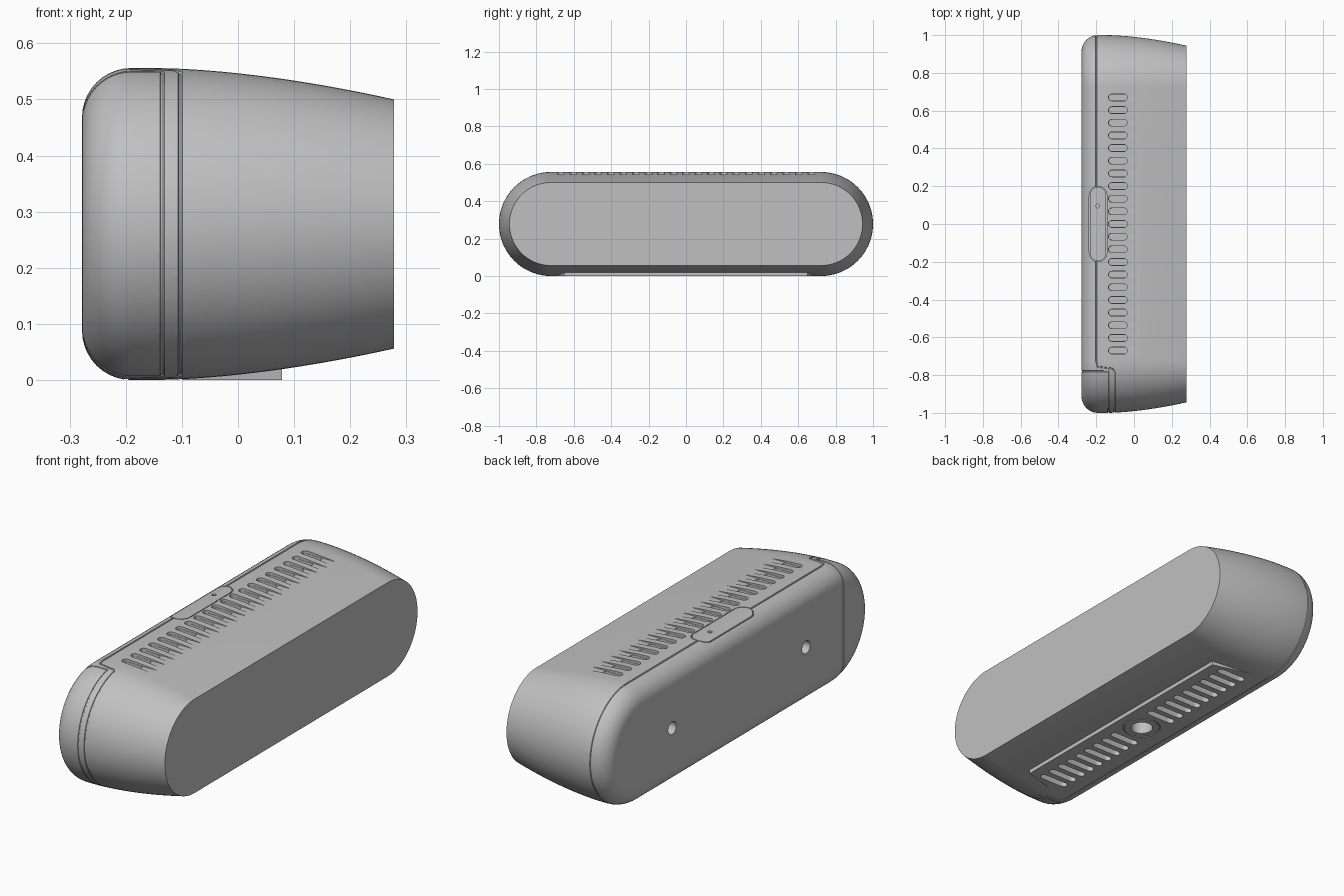
import bpy
import bmesh
from math import sin, cos, pi, radians, sqrt

if "Cube" in bpy.data.objects:
    bpy.data.objects.remove(bpy.data.objects["Cube"])

R = 0.278        # half height, also half depth
STRAIGHT = 0.722  # half length of the straight run
CORNER = 0.088   # rounding of the back edge

grey = bpy.data.materials.new("grey plastic")
grey.use_nodes = True
COLOUR = (0.53, 0.53, 0.53, 1)
grey.diffuse_color = COLOUR
grey.node_tree.nodes["Principled BSDF"].inputs["Base Color"].default_value = COLOUR


def radius(x):
    """Half height of the shell at depth x."""
    if x < CORNER - R:
        t = (CORNER - R - x) / CORNER
        return R - CORNER + CORNER * sqrt(max(0, 1 - t * t))
    if x > -0.15:
        return R - 0.056 * ((x + 0.15) / 0.428) ** 1.7
    return R


def shell_point(x, y, degrees):
    a = radians(degrees)
    r = radius(x)
    return (x, y + r * cos(a), R + r * sin(a))


def make_object(name, bm):
    bmesh.ops.recalc_face_normals(bm, faces=bm.faces)
    mesh = bpy.data.meshes.new(name)
    bm.to_mesh(mesh)
    bm.free()
    obj = bpy.data.objects.new(name, mesh)
    bpy.context.collection.objects.link(obj)
    return obj


def arc(cx, cy, r, start, end, n):
    return [(cx + r * cos(radians(start + (end - start) * i / n)),
             cy + r * sin(radians(start + (end - start) * i / n))) for i in range(n + 1)]


def circle(cx, cy, r):
    return arc(cx, cy, r, 0, 360, 32)[:-1]


def slot(x0, x1, y, width):
    h = width / 2
    return arc(x1 - h, y, h, -90, 90, 8) + arc(x0 + h, y, h, 90, 270, 8)


def upright_slot(x, half, width):
    h = width / 2
    return arc(x, half - h, h, 0, 180, 12) + arc(x, h - half, h, 180, 360, 12)


def prism(bm, outline, low, high, along_x=False):
    def place(p, d):
        return (d, p[0], p[1]) if along_x else (p[0], p[1], d)
    a = [bm.verts.new(place(p, low)) for p in outline]
    b = [bm.verts.new(place(p, high)) for p in outline]
    bm.faces.new(a)
    bm.faces.new(b)
    for i in range(len(a)):
        j = (i + 1) % len(a)
        bm.faces.new((a[i], a[j], b[j], b[i]))


def ring(bm, outer, inner, low, high):
    n = len(outer)
    loops = [[bm.verts.new((p[0], p[1], z)) for p in o]
             for o, z in ((outer, low), (outer, high), (inner, high), (inner, low))]
    for k in range(4):
        a, b = loops[k], loops[(k + 1) % 4]
        for i in range(n):
            j = (i + 1) % n
            bm.faces.new((a[i], a[j], b[j], b[i]))


def combine(target, tool, operation="DIFFERENCE"):
    mod = target.modifiers.new("cut", "BOOLEAN")
    mod.operation = operation
    mod.solver = "EXACT"
    mod.object = tool
    deps = bpy.context.evaluated_depsgraph_get()
    mesh = bpy.data.meshes.new_from_object(target.evaluated_get(deps))
    target.modifiers.clear()
    target.data = mesh
    bpy.data.objects.remove(tool)


def seam(name, points, cyclic):
    curve = bpy.data.curves.new(name, "CURVE")
    curve.dimensions = "3D"
    curve.bevel_depth = 0.004
    curve.bevel_resolution = 1
    curve.use_fill_caps = True
    spline = curve.splines.new("POLY")
    spline.points.add(len(points) - 1)
    for p, co in zip(spline.points, points):
        p.co = (*co, 1)
    spline.use_cyclic_u = cyclic
    path = bpy.data.objects.new(name, curve)
    bpy.context.collection.objects.link(path)
    deps = bpy.context.evaluated_depsgraph_get()
    bm = bmesh.new()
    bm.from_mesh(bpy.data.meshes.new_from_object(path.evaluated_get(deps)))
    bpy.data.objects.remove(path)
    bmesh.ops.remove_doubles(bm, verts=bm.verts, dist=0.0001)
    return make_object(name, bm)


# Body: capsule cross-sections lofted from the rounded back to the flat front
back = [-R + CORNER * (1 - cos(i * pi / 20)) for i in range(11)]
stations = back + [-0.15 + (R + 0.15) * i / 14 for i in range(15)]
bm = bmesh.new()
rows = []
for x in stations:
    row = [shell_point(x, STRAIGHT, -90 + 180 * i / 36) for i in range(37)]
    row += [shell_point(x, -STRAIGHT, 90 + 180 * i / 36) for i in range(37)]
    rows.append([bm.verts.new(p) for p in row])
for a, b in zip(rows, rows[1:]):
    for i in range(len(a)):
        j = (i + 1) % len(a)
        bm.faces.new((a[i], a[j], b[j], b[i]))
bm.faces.new(rows[0])
bm.faces.new(rows[-1])
body = make_object("speaker_body", bm)

# Flat foot under the body
bm = bmesh.new()
prism(bm, [(0.078, -0.65), (0.078, 0.65), (-0.1, 0.7), (-0.1, -0.7)], 0, 0.08)
combine(body, make_object("foot", bm), "UNION")

# Vent grooves on top, and the vents and socket below
bm = bmesh.new()
for i in range(-10, 11):
    prism(bm, slot(-0.135, 0.09, i * 0.067, 0.036), 0.543, 0.6)
for i in range(9):
    for side in (-1, 1):
        prism(bm, slot(-0.125, 0.025, side * (0.13 + i * 0.0625), 0.034), -0.05, 0.035)
prism(bm, circle(-0.046, 0, 0.05), -0.05, 0.07)
ring(bm, circle(-0.046, 0, 0.086), circle(-0.046, 0, 0.081), -0.05, 0.006)
# Button outline, pinhole and the two mounting holes in the back
ring(bm, upright_slot(-0.19, 0.2, 0.094), upright_slot(-0.19, 0.196, 0.086), 0.53, 0.6)
prism(bm, circle(-0.192, 0.095, 0.01), 0.53, 0.6)
for y in (-0.5, 0.5):
    prism(bm, circle(y, R, 0.03), -0.35, -0.22, along_x=True)
combine(body, make_object("vents_and_holes", bm))

# Deeper inner part of each top vent
bm = bmesh.new()
for i in range(-10, 11):
    prism(bm, slot(-0.133, -0.035, i * 0.067, 0.033), 0.52, 0.6)
combine(body, make_object("deep_vents", bm))

# Main seam: around the far end, then stepping forward around the near end
jog = [(-0.2, 91), (-0.193, 97), (-0.115, 99), (-0.103, 102)]
points = [shell_point(-0.2, 0.199, 90)]
points += [shell_point(-0.2, STRAIGHT, 90 - 5 * i) for i in range(37)]
points += [shell_point(x, -STRAIGHT, 360 - a) for x, a in jog]
points += [shell_point(-0.103, -STRAIGHT, 255 - 5 * i) for i in range(31)]
points += [shell_point(x, -STRAIGHT, a) for x, a in reversed(jog)]
points.append(shell_point(-0.2, -0.199, 90))
combine(body, seam("main_seam", points, False))

# End cap seam: straight across the back, then around the near end
drop = 0.058
cap = [(x, -STRAIGHT - drop, sqrt(radius(x) ** 2 - drop ** 2)) for x in back + [-0.135]]
points = [(x, y, R + h) for x, y, h in cap]
points += [shell_point(-0.135, -STRAIGHT, 105 + 5 * i) for i in range(31)]
points += [(x, y, R - h) for x, y, h in reversed(cap)]
combine(body, seam("end_cap_seam", points, True))

# Finish
body.data.materials.clear()
body.data.materials.append(grey)
bpy.ops.object.select_all(action="DESELECT")
body.select_set(True)
bpy.context.view_layer.objects.active = body
bpy.ops.object.shade_smooth_by_angle(angle=radians(30))
